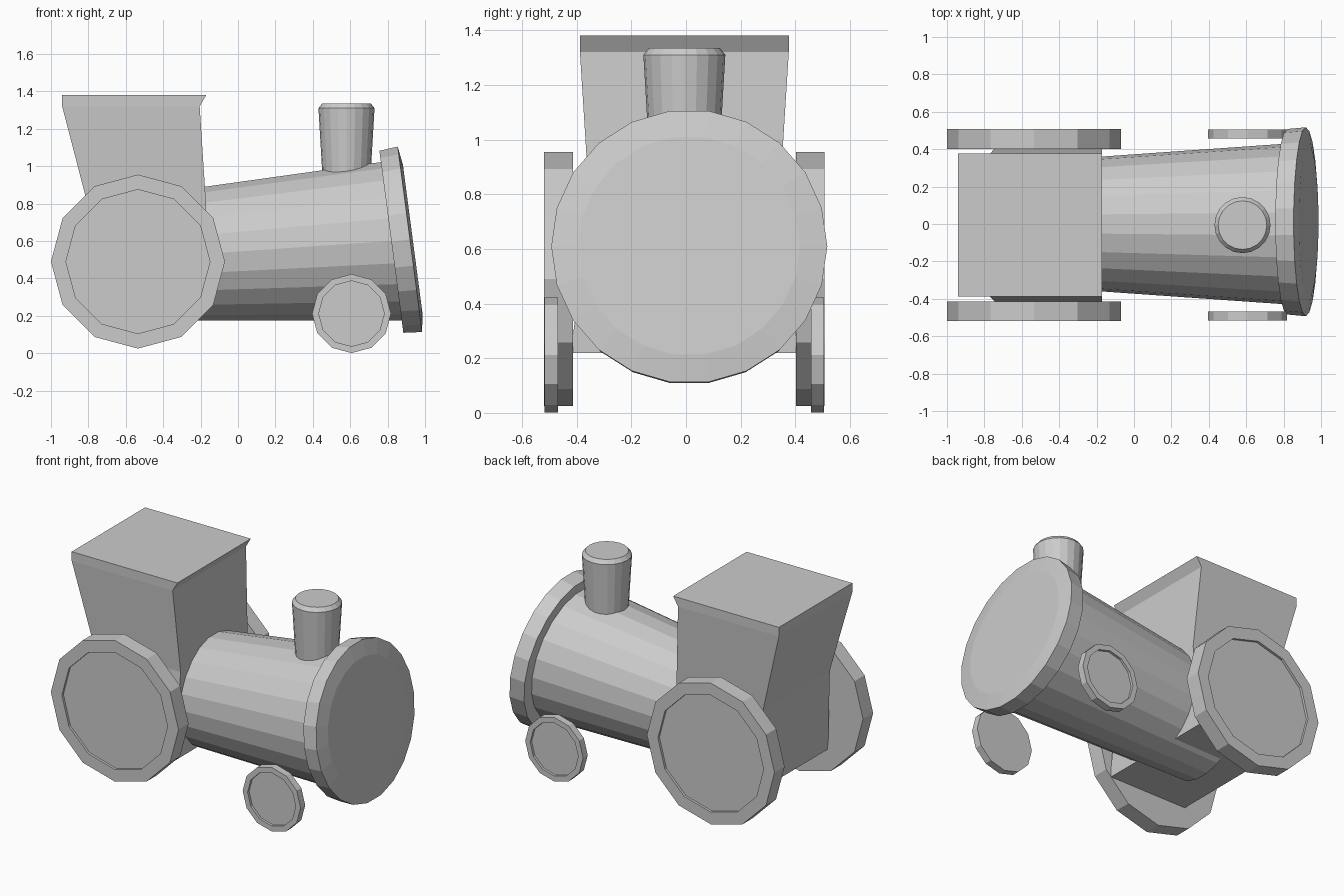
import bpy
import bmesh
from math import cos, sin, tau, radians
from mathutils import Vector

old = bpy.data.objects.get("Cube")
if old:
    bpy.data.objects.remove(old, do_unlink=True)

# Single plain grey finish
grey = bpy.data.materials.new("plain_grey")
grey.use_nodes = True
colour = (0.6, 0.6, 0.6, 1.0)
grey.diffuse_color = colour
grey.node_tree.nodes["Principled BSDF"].inputs["Base Color"].default_value = colour

MID_Y = -0.006  # slight sideways offset of the body


def loft(name, rings):
    """Skin a stack of equal-sized rings and cap both ends."""
    bm = bmesh.new()
    loops = [[bm.verts.new(p) for p in ring] for ring in rings]
    for a, b in zip(loops, loops[1:]):
        n = len(a)
        for i in range(n):
            j = (i + 1) % n
            bm.faces.new((a[i], a[j], b[j], b[i]))
    bm.faces.new(loops[0][::-1])
    bm.faces.new(loops[-1])
    bmesh.ops.recalc_face_normals(bm, faces=bm.faces)
    mesh = bpy.data.meshes.new(name)
    bm.to_mesh(mesh)
    bm.free()
    mesh.materials.append(grey)
    obj = bpy.data.objects.new(name, mesh)
    bpy.context.collection.objects.link(obj)
    return obj


def lathe(name, sides, profile, origin, axis, ref):
    """Revolve (distance, radius) pairs about an axis; ref sets the first corner."""
    origin, axis = Vector(origin), Vector(axis).normalized()
    u = Vector(ref)
    u = (u - axis * u.dot(axis)).normalized()
    v = axis.cross(u)
    rings = [[origin + axis * d + (u * cos(tau * i / sides) + v * sin(tau * i / sides)) * r
              for i in range(sides)] for d, r in profile]
    return loft(name, rings)


def rect(back, front, half, z):
    return [Vector((x, MID_Y + y, z)) for x, y in
            ((back, -half), (front, -half), (front, half), (back, half))]


# Cab: flared base, narrow waist, wide top with a lip over the front
loft("cab", [
    rect(-0.74, -0.17, 0.415, 0.22),
    rect(-0.80, -0.17, 0.348, 0.78),
    rect(-0.94, -0.205, 0.382, 1.32),
    rect(-0.94, -0.17, 0.382, 1.38),
])

# Boiler: cone widening toward the nose, axis rising slightly
lathe("boiler", 22, [(0, 0.334), (1.40, 0.432)],
      (-0.55, 0, 0.505), (1, 0, 0.07), (0, 1, 0))

# Nose plate: tilted disc with a shallow bevelled front
tilt = radians(7.5)
lathe("nose_plate", 22, [(0, 0.496), (0.10, 0.505), (0.115, 0.405)],
      (0.82, 0.012, 0.596), (cos(tilt), 0, sin(tilt)), (0, 1, 0))

# Chimney: tapered, with a bevelled top
lathe("chimney", 20, [(0, 0.12), (0.51, 0.15), (0.535, 0.13)],
      (0.58, MID_Y, 0.80), (0, 0, 1), (1, 0, 0))

# Wheels: twelve-sided, outer face slightly recessed inside the rim
for side, label in ((1, "left"), (-1, "right")):
    for kind, x, z, radius, inner, near, far in (
            ("large_wheel", -0.535, 0.49, 0.465, 0.385, 0.408, 0.513),
            ("small_wheel", 0.607, 0.212, 0.211, 0.175, 0.463, 0.511)):
        width = far - near
        lathe(f"{kind}_{label}", 12,
              [(0, radius), (width, radius), (width, inner), (width - 0.016, inner)],
              (x, MID_Y + side * near, z), (0, side, 0), (0, 0, 1))
